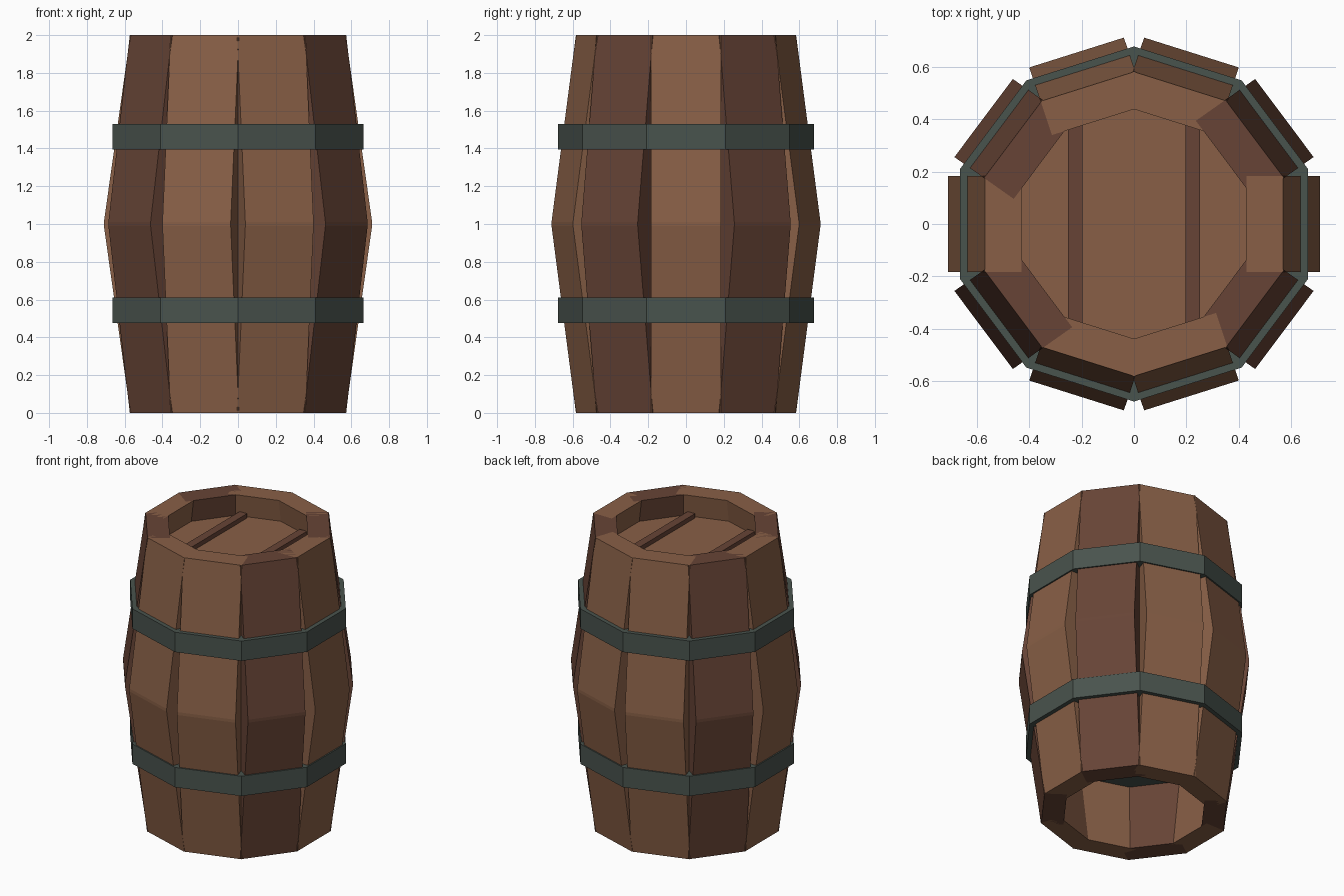
import bpy, bmesh, math
from mathutils import Matrix

if "Cube" in bpy.data.objects:
    bpy.data.objects.remove(bpy.data.objects["Cube"])

SIDES = 10
SQUASH = 0.97   # the barrel is slightly narrower front to back


def material(name, hex_rgb):
    def linear(c):
        c /= 255
        return c / 12.92 if c <= 0.04045 else ((c + 0.055) / 1.055) ** 2.4
    m = bpy.data.materials.new(name)
    m.diffuse_color = (*[linear(c) for c in hex_rgb], 1)
    m.use_nodes = True
    m.node_tree.nodes["Principled BSDF"].inputs["Base Color"].default_value = m.diffuse_color
    return m


tan = material("tan wood", (0x88, 0x5F, 0x46))
red = material("reddish wood", (0x67, 0x44, 0x36))
iron = material("grey green iron", (0x49, 0x53, 0x4D))


def finish(name, bm, mat):
    bmesh.ops.recalc_face_normals(bm, faces=bm.faces)
    mesh = bpy.data.meshes.new(name)
    bm.to_mesh(mesh)
    bm.free()
    mesh.materials.append(mat)
    ob = bpy.data.objects.new(name, mesh)
    bpy.context.collection.objects.link(ob)
    return ob


def disc(name, apothem, z0, z1, mat):
    """Ten-sided solid with a flat side towards +x."""
    bm = bmesh.new()
    r = apothem / math.cos(math.pi / SIDES)
    ring = [bm.verts.new((r * math.cos((i + 0.5) * math.tau / SIDES),
                          r * math.sin((i + 0.5) * math.tau / SIDES) * SQUASH, z0))
            for i in range(SIDES)]
    face = bm.faces.new(ring)
    new = bmesh.ops.extrude_face_region(bm, geom=[face])["geom"]
    bmesh.ops.translate(bm, vec=(0, 0, z1 - z0),
                        verts=[v for v in new if isinstance(v, bmesh.types.BMVert)])
    return finish(name, bm, mat)


# Staves: bent planks of constant width, each a row of cross-sections going up
LEVELS = [(0.57, 0), (0.71, 0.99), (0.71, 1.01), (0.57, 2)]
THICK, HALF = 0.14, 0.19
for i in range(SIDES):
    bm = bmesh.new()
    rows = [[bm.verts.new(p) for p in ((r, -HALF, z), (r, HALF, z),
                                       (r - THICK, HALF, z), (r - THICK, -HALF, z))]
            for r, z in LEVELS]
    for a, b in zip(rows, rows[1:]):
        for k in range(4):
            n = (k + 1) % 4
            bm.faces.new((a[k], a[n], b[n], b[k]))
    bm.faces.new(rows[0])
    bm.faces.new(rows[-1])
    turn = Matrix.Rotation(i * math.tau / SIDES, 4, 'Z')
    bm.transform(Matrix.Diagonal((1, SQUASH, 1, 1)) @ turn)
    finish(f"stave_{i + 1}", bm, red if i in (1, 4, 6, 9) else tan)

# Iron hoops
disc("lower_hoop", 0.665, 0.475, 0.61, iron)
disc("upper_hoop", 0.665, 1.395, 1.53, iron)

# Sunken lid with two battens
disc("lid", 0.49, 1.79, 1.85, tan)
for side, x in (("left", -0.225), ("right", 0.225)):
    bm = bmesh.new()
    bmesh.ops.create_cube(bm, size=1)
    bm.transform(Matrix.Translation((x, 0, 1.86)) @ Matrix.Diagonal((0.055, 0.76, 0.04, 1)))
    finish(f"{side}_lid_batten", bm, red)
